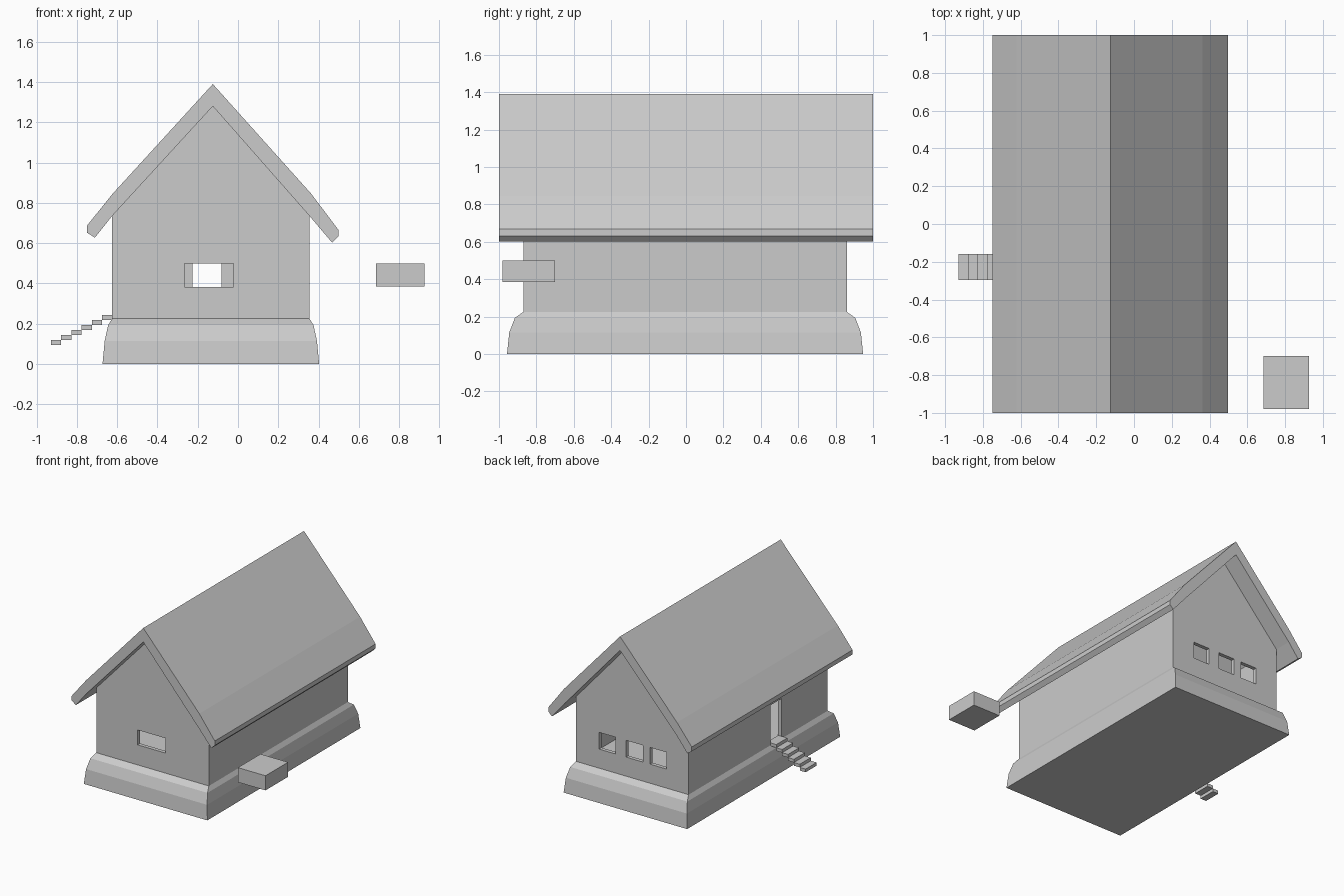
import bpy, bmesh
from mathutils import Vector

if "Cube" in bpy.data.objects:
    bpy.data.objects.remove(bpy.data.objects["Cube"])


def make_object(name, bm):
    bmesh.ops.recalc_face_normals(bm, faces=bm.faces[:])
    mesh = bpy.data.meshes.new(name)
    bm.to_mesh(mesh)
    bm.free()
    ob = bpy.data.objects.new(name, mesh)
    bpy.context.collection.objects.link(ob)
    return ob


def extrude_profile(name, points, y0, y1):
    """Extrude an (x, z) outline from y0 to y1."""
    bm = bmesh.new()
    face = bm.faces.new([bm.verts.new((x, y0, z)) for x, z in points])
    ext = bmesh.ops.extrude_face_region(bm, geom=[face])
    moved = [g for g in ext["geom"] if isinstance(g, bmesh.types.BMVert)]
    bmesh.ops.translate(bm, vec=(0, y1 - y0, 0), verts=moved)
    return make_object(name, bm)


def box(name, x0, x1, y0, y1, z0, z1):
    return extrude_profile(name, [(x0, z0), (x1, z0), (x1, z1), (x0, z1)], y0, y1)


def cut(target, cutter):
    cutter.hide_render = True
    cutter.hide_set(True)
    mod = target.modifiers.new(cutter.name, 'BOOLEAN')
    mod.operation = 'DIFFERENCE'
    mod.solver = 'EXACT'
    mod.object = cutter


X0, X1, Y0, Y1 = -0.625, 0.355, -0.87, 0.86   # wall extents
RIDGE_X, FLOOR, WALL = -0.125, 0.225, 0.03

# Flared foundation: stacked rectangular rings
bm = bmesh.new()
rings = []
for z, dx, dy in [(0, 0.048, 0.087), (0.115, 0.037, 0.075),
                  (0.193, 0.02, 0.045), (FLOOR, 0, 0)]:
    rings.append([bm.verts.new(p) for p in (
        (X0 - dx, Y0 - dy, z), (X1 + dx, Y0 - dy, z),
        (X1 + dx, Y1 + dy, z), (X0 - dx, Y1 + dy, z))])
for a, b in zip(rings, rings[1:]):
    for i in range(4):
        j = (i + 1) % 4
        bm.faces.new((a[i], a[j], b[j], b[i]))
bm.faces.new(rings[0])
bm.faces.new(rings[-1])
make_object("foundation", bm)

# Hollow gabled walls
walls = extrude_profile("walls", [(X0, FLOOR), (X1, FLOOR), (X1, 0.735),
                                  (RIDGE_X, 1.28), (X0, 0.735)], Y0, Y1)
cut(walls, extrude_profile("room_cutter", [
    (X0 + WALL, FLOOR + 0.01), (X1 - WALL, FLOOR + 0.01), (X1 - WALL, 0.72),
    (RIDGE_X, 1.235), (X0 + WALL, 0.72)], Y0 + WALL, Y1 - WALL))

# Front window, three back windows and side door openings
cut(walls, box("front_window_cutter", -0.265, -0.022, -1.0, -0.72, 0.383, 0.5))
for i, x in enumerate((-0.433, -0.226, 0.011)):
    cut(walls, box(f"back_window_cutter_{i}", x, x + 0.145, 0.75, 1.0, 0.375, 0.507))
cut(walls, box("door_cutter", -0.75, -0.5, -0.297, -0.16, 0.242, 0.54))

# Roof with slightly kinked eaves
extrude_profile("roof", [
    (RIDGE_X, 1.39), (-0.622, 0.846), (-0.75, 0.687), (-0.75, 0.652),
    (-0.711, 0.627), (X0, 0.735), (RIDGE_X, 1.28), (X1, 0.735),
    (0.468, 0.602), (0.498, 0.632), (0.498, 0.667), (0.363, 0.846)], -1, 1)

# Floating entrance steps
for i in range(6):
    x, z = -0.93 + 0.051 * i, 0.093 + 0.025 * i
    box(f"step_{i + 1}", x, x + 0.051, -0.297, -0.16, z, z + 0.025)

# Separate block beside the house
box("side_block", 0.686, 0.926, -0.98, -0.70, 0.385, 0.5)
